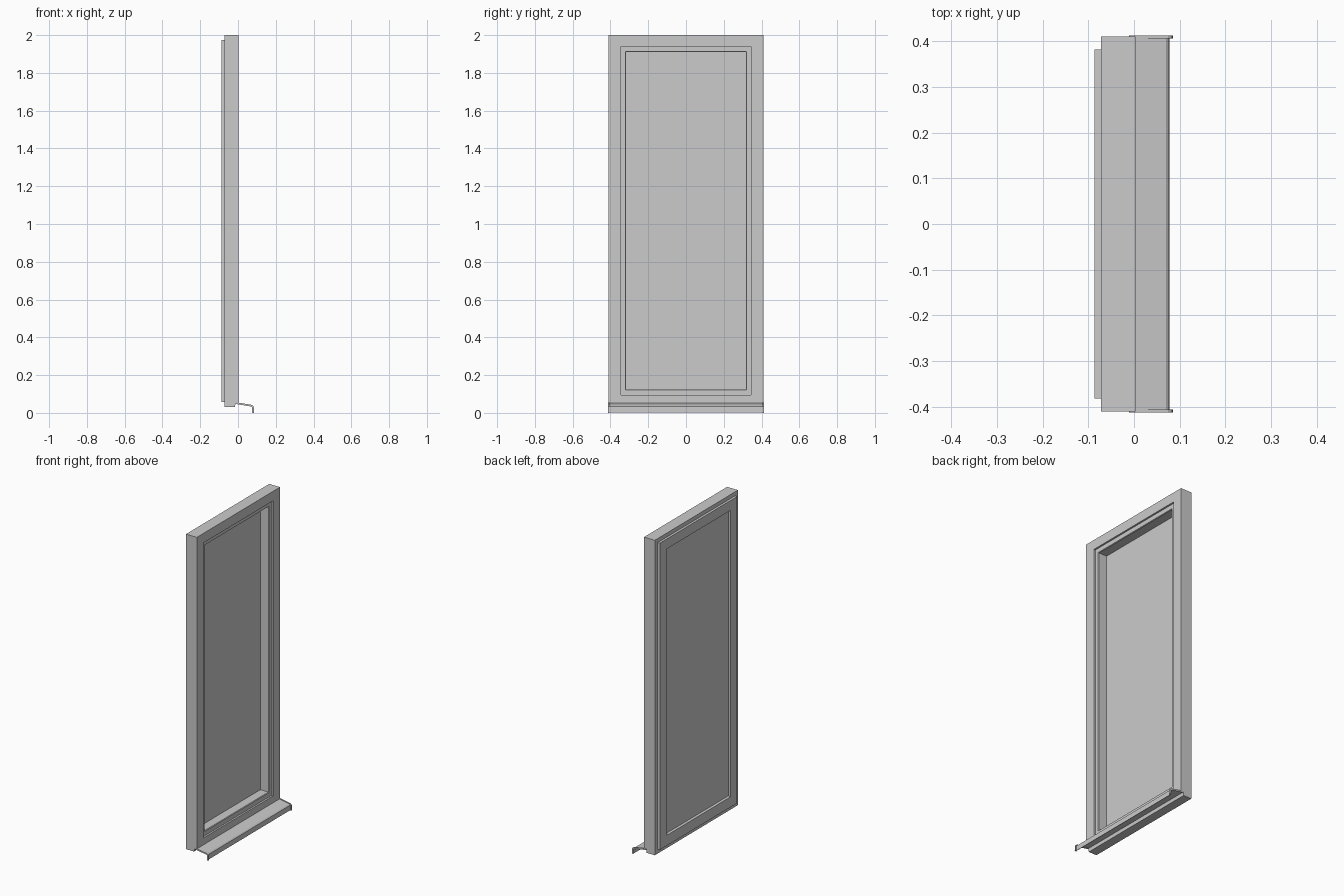
import bpy
import bmesh
from mathutils import Vector

cube = bpy.data.objects.get("Cube")
if cube:
    bpy.data.objects.remove(cube, do_unlink=True)

grey = bpy.data.materials.new("plain grey")
grey.use_nodes = True
COLOUR = (0.6, 0.6, 0.6, 1.0)
grey.diffuse_color = COLOUR
grey.node_tree.nodes["Principled BSDF"].inputs["Base Color"].default_value = COLOUR


def finish(name, bm):
    bmesh.ops.recalc_face_normals(bm, faces=bm.faces)
    mesh = bpy.data.meshes.new(name)
    bm.to_mesh(mesh)
    bm.free()
    mesh.materials.append(grey)
    obj = bpy.data.objects.new(name, mesh)
    bpy.context.collection.objects.link(obj)
    return obj


def mitred_ring(name, section):
    """Closed rectangular frame; section holds (x, half width, bottom, top)."""
    bm = bmesh.new()
    loops = [[bm.verts.new((x, y, z)) for y, z in
              ((-w, lo), (w, lo), (w, hi), (-w, hi))] for x, w, lo, hi in section]
    for a, b in zip(loops, loops[1:] + loops[:1]):
        for i in range(4):
            j = (i + 1) % 4
            bm.faces.new((a[i], a[j], b[j], b[i]))
    return finish(name, bm)


def folded_sheet(name, path, thick, y0, y1):
    """Sheet folded along an x-z path, thickened downwards, spanning y0 to y1."""
    pts = [Vector(p) for p in path]
    under = []
    for i, p in enumerate(pts):
        a = (pts[i] - pts[i - 1]).normalized() if i else None
        b = (pts[i + 1] - pts[i]).normalized() if i < len(pts) - 1 else None
        a, b = a or b, b or a
        na, nb = Vector((a.y, -a.x)), Vector((b.y, -b.x))
        under.append(p + (na + nb) * thick / (1 + na.dot(nb)))
    outline = pts + under[::-1]
    bm = bmesh.new()
    face = bm.faces.new([bm.verts.new((p.x, y0, p.y)) for p in outline])
    new = bmesh.ops.extrude_face_region(bm, geom=[face])["geom"]
    verts = [v for v in new if isinstance(v, bmesh.types.BMVert)]
    bmesh.ops.translate(bm, verts=verts, vec=(0, y1 - y0, 0))
    return finish(name, bm)


# Fixed outer frame, rebated underneath at the front for the sill
FRONT, BACK = 0.003, -0.072
mitred_ring("outer_frame", [
    (FRONT, 0.411, 0.052, 2.0),
    (-0.013, 0.411, 0.052, 2.0),
    (-0.016, 0.411, 0.03, 2.0),
    (BACK, 0.411, 0.03, 2.0),
    (BACK, 0.345, 0.095, 1.94),
    (FRONT, 0.345, 0.095, 1.94),
])

# Opening sash, overlapping the frame at the back
mitred_ring("sash", [
    (-0.008, 0.345, 0.095, 1.94),
    (BACK, 0.345, 0.095, 1.94),
    (BACK, 0.382, 0.057, 1.975),
    (-0.087, 0.382, 0.057, 1.975),
    (-0.087, 0.314, 0.122, 1.913),
    (-0.067, 0.317, 0.125, 1.91),
    (-0.012, 0.317, 0.125, 1.91),
    (-0.008, 0.32, 0.122, 1.913),
])

# Pane
bm = bmesh.new()
bmesh.ops.create_cube(bm, size=1)
for v in bm.verts:
    v.co = (-0.0695 + v.co.x * 0.005, v.co.y * 0.64, 1.0175 + v.co.z * 1.79)
finish("pane", bm)

# Sloping sill with a turned-down front lip
folded_sheet("sill", [(-0.013, 0.054), (0.003, 0.051), (0.07, 0.039),
                      (0.077, 0.033), (0.078, 0.002)], 0.003, -0.408, 0.408)

# End caps following the sill
CAP = [(-0.01, 0.056), (0.003, 0.054), (0.074, 0.042), (0.083, 0.035), (0.085, 0.0)]
for side, s in (("left", 1), ("right", -1)):
    folded_sheet(side + "_sill_cap", CAP, 0.009, s * 0.406, s * 0.4125)
